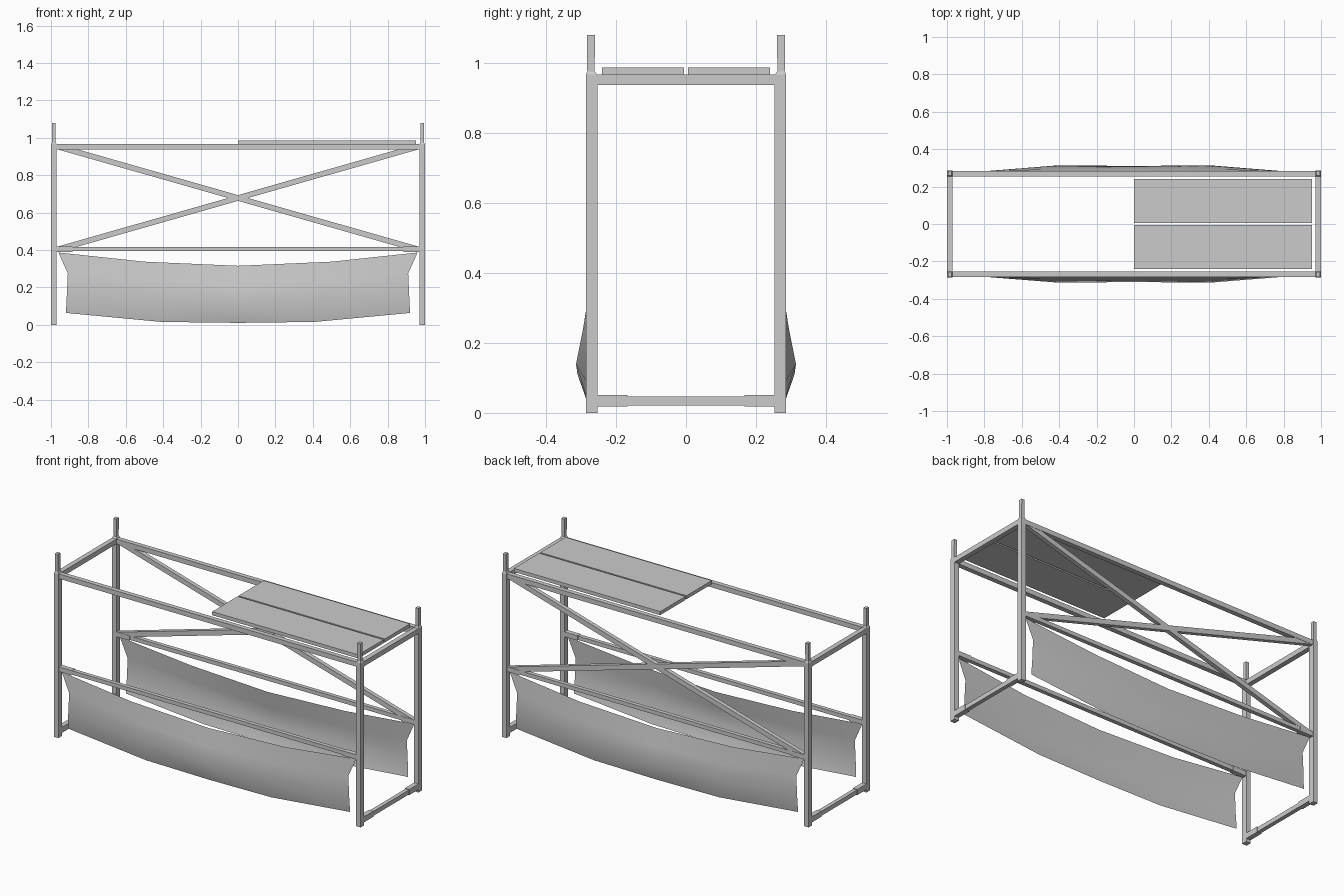
import bpy, bmesh

if "Cube" in bpy.data.objects:
    bpy.data.objects.remove(bpy.data.objects["Cube"])

def mesh_object(name, verts, faces):
    me = bpy.data.meshes.new(name)
    bm = bmesh.new()
    vs = [bm.verts.new(v) for v in verts]
    for f in faces:
        bm.faces.new([vs[i] for i in f])
    bmesh.ops.recalc_face_normals(bm, faces=bm.faces)
    bm.to_mesh(me)
    bm.free()
    ob = bpy.data.objects.new(name, me)
    bpy.context.collection.objects.link(ob)
    return ob

def box(name, x0, x1, y0, y1, z0, z1):
    x0, x1 = sorted((x0, x1))
    y0, y1 = sorted((y0, y1))
    return loft(name, [rect(x0, x1, y0, y1, z0), rect(x0, x1, y0, y1, z1)])

def rect(x0, x1, y0, y1, z):
    return [(x0, y0, z), (x1, y0, z), (x1, y1, z), (x0, y1, z)]

def loft(name, rings):
    # closed solid through four-cornered rings
    verts = [v for r in rings for v in r]
    faces = [(0, 1, 2, 3), tuple(range(len(verts) - 4, len(verts)))]
    for k in range(len(rings) - 1):
        for i in range(4):
            j = (i + 1) % 4
            faces.append((4*k + i, 4*k + j, 4*k + 4 + j, 4*k + 4 + i))
    return mesh_object(name, verts, faces)

XC, YC = 0.985, 0.2695

# Corner posts with necked top and connecting spigot
for sx in (-1, 1):
    for sy in (-1, 1):
        rings = []
        for z, hx, hy, yc in ((0, .0148, .0165, YC), (.966, .0148, .0165, YC),
                              (.975, .010, .0105, .2715), (1.08, .010, .0115, .2715)):
            rings.append(rect(sx*XC - hx, sx*XC + hx, sy*yc - hy, sy*yc + hy, z))
        loft("corner_post", rings)

# End rails: top bar, bottom bar and bottom sleeves
for sx in (-1, 1):
    x = sx * XC
    box("top_end_rail", x - .0145, x + .0145, -.254, .254, .937, .966)
    box("bottom_end_rail", x - .012, x + .012, -.2, .2, .021, .047)
    for sy in (-1, 1):
        box("bottom_sleeve", x - .0145, x + .0145, sy*.167, sy*.254, .018, .051)

# Long rails on both sides
for sy in (-1, 1):
    y = sy * .2685
    box("top_side_rail", -.971, .971, y - .014, y + .014, .938, .966)
    box("middle_side_rail", -.971, .971, y - .012, y + .012, .394, .417)
    for sx in (-1, 1):
        box("middle_sleeve", sx*.885, sx*.971, y - .0145, y + .0145, .391, .419)

# Crossed braces on the back
for s in (-1, 1):
    loft("cross_brace", [
        rect(*sorted((s*.863, s*.97)), .256, .281, .417),
        rect(*sorted((-s*.97, -s*.863)), .256, .281, .940)])

# Deck planks over the right half
for sy in (-1, 1):
    box("deck_plank", 0, .953, sy*.005, sy*.24, .966, .987)

# Sagging cloth sheets: each row gives (x, y, z) at edge, quarter and centre
ROWS = [
    [(.96, .270, .387), (.50, .278, .338), (0, .277, .316)],
    [(.91, .272, .275), (.46, .295, .235), (0, .295, .215)],
    [(.915, .273, .165), (.40, .314, .140), (0, .310, .110)],
    [(.92, .270, .064), (.41, .275, .016), (0, .275, .011)],
]
for sy, name in ((-1, "front_cloth"), (1, "back_cloth")):
    verts = []
    for e, q, c in ROWS:
        for p, s in ((e, -1), (q, -1), (c, 1), (q, 1), (e, 1)):
            verts.append((s*p[0], sy*p[1], p[2]))
    faces = [(5*r + i, 5*r + i + 1, 5*r + i + 6, 5*r + i + 5)
             for r in range(3) for i in range(4)]
    cloth = mesh_object(name, verts, faces)
    for poly in cloth.data.polygons:
        poly.use_smooth = True
